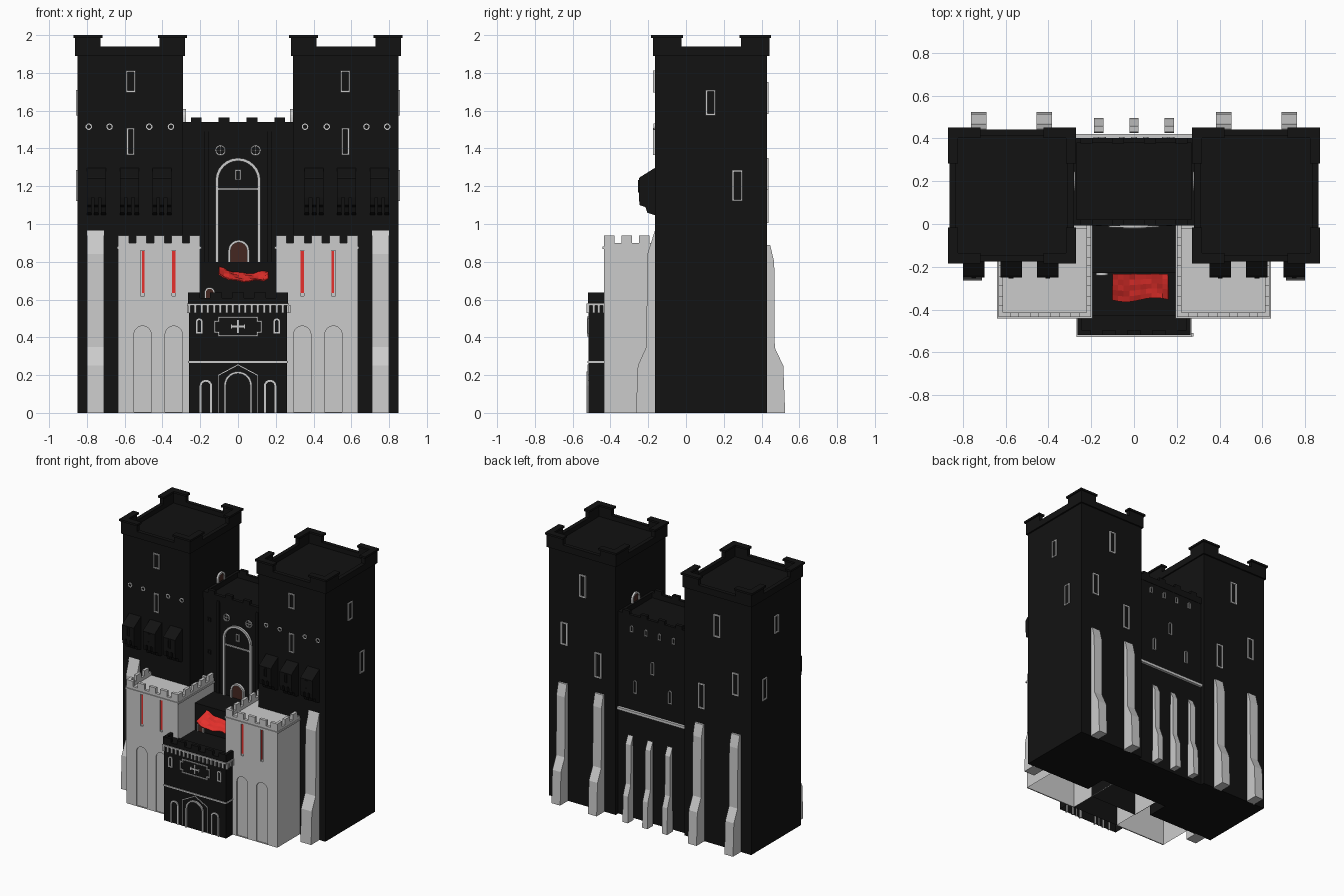
import bpy, bmesh, math, random
from mathutils import Matrix, Vector

if "Cube" in bpy.data.objects:
    bpy.data.objects.remove(bpy.data.objects["Cube"])

random.seed(4)


def material(name, col):
    m = bpy.data.materials.new(name)
    m.diffuse_color = (*col, 1)
    m.use_nodes = True
    m.node_tree.nodes["Principled BSDF"].inputs["Base Color"].default_value = m.diffuse_color
    return m


BLACK = material("dark_stone", (0.006, 0.006, 0.006))
RED = material("red_cloth", (0.8, 0.03, 0.025))
BROWN = material("door_wood", (0.06, 0.02, 0.015))
AXES = {'xz': ((1, 0, 0), (0, 0, 1)), 'yz': ((0, 1, 0), (0, 0, 1)), 'xy': ((1, 0, 0), (0, 1, 0))}


def add(name, mesh, mat):
    mesh.name = name
    if mat:
        mesh.materials.clear()
        mesh.materials.append(mat)
    ob = bpy.data.objects.new(name, mesh)
    bpy.context.collection.objects.link(ob)
    return ob


def plate(name, loops, plane, a, b, mat=None):
    """Outline loops (inner loops are holes) extruded from a to b across the plane."""
    cu = bpy.data.curves.new(name, 'CURVE')
    cu.dimensions, cu.fill_mode, cu.extrude = '2D', 'BOTH', abs(b - a) / 2
    for lp in loops:
        sp = cu.splines.new('POLY')
        sp.points.add(len(lp) - 1)
        for p, (u, v) in zip(sp.points, lp):
            p.co = (u, v, 0, 1)
        sp.use_cyclic_u = True
    tmp = bpy.data.objects.new(name, cu)
    bpy.context.collection.objects.link(tmp)
    me = bpy.data.meshes.new_from_object(tmp.evaluated_get(bpy.context.evaluated_depsgraph_get()))
    bpy.data.objects.remove(tmp)
    u, v = (Vector(k) for k in AXES[plane])
    n = u.cross(v)
    sign = -1 if plane == 'xz' else 1
    m = Matrix((u, v, n)).transposed().to_4x4()
    m.translation = n * sign * (a + b) / 2
    me.transform(m)
    me.shade_flat()
    return add(name, me, mat)


def boxes(name, items, mat=None, open_bottom=False):
    bm = bmesh.new()
    for x0, x1, y0, y1, z0, z1 in items:
        m = Matrix.Translation(((x0 + x1) / 2, (y0 + y1) / 2, (z0 + z1) / 2)) @ \
            Matrix.Diagonal((abs(x1 - x0), abs(y1 - y0), z1 - z0, 1))
        bmesh.ops.create_cube(bm, size=1, matrix=m)
    if open_bottom:
        bm.normal_update()
        bmesh.ops.delete(bm, geom=[f for f in bm.faces if f.normal.z < -.9], context='FACES')
    me = bpy.data.meshes.new(name)
    bm.to_mesh(me)
    bm.free()
    return add(name, me, mat)


def rect(u0, u1, v0, v1):
    return [(u0, v0), (u1, v0), (u1, v1), (u0, v1)]


def arch(c, z0, w, h, n=12):
    r = w / 2
    arc = [(c + r * math.cos(math.pi * i / n), z0 + h - r + r * math.sin(math.pi * i / n)) for i in range(n + 1)]
    return [(c + r, z0)] + arc + [(c - r, z0)]


def arch_band(c, z0, w, h, t):
    return arch(c, z0, w, h) + arch(c, z0, w - 2 * t, h - t)[::-1]


def window(c, z, w, h, t=.009):
    return [rect(c - w / 2, c + w / 2, z - h / 2, z + h / 2),
            rect(c - w / 2 + t, c + w / 2 - t, z - h / 2 + t, z + h / 2 - t)]


def ring(c, z, r, t):
    return [[(c + q * math.cos(math.tau * i / 20), z + q * math.sin(math.tau * i / 20)) for i in range(20)]
            for q in (r, r - t)]


def mirror_y(pts, cy):
    return [(2 * cy - y, z) for y, z in pts]


FRONT_BUTT = [(-.16, 0), (-.265, 0), (-.255, .25), (-.21, .35), (-.205, .84), (-.16, .98)]
BACK_BUTT = [(.425, 0), (.525, 0), (.515, .25), (.47, .345), (.467, .8), (.445, .89), (.425, .89)]
MID_BUTT = [(.425, 0), (.495, 0), (.49, .2), (.46, .28), (.458, .58), (.43, .64)]
BAY = [(-.16, 1.30), (-.24, 1.25), (-.25, 1.24), (-.25, 1.14), (-.16, 1.14)]
CORBEL = [(-.16, 1.14), (-.25, 1.14), (-.245, 1.10), (-.215, 1.09), (-.205, 1.06), (-.16, 1.045)]

for s, side in ((-1, "left"), (1, "right")):
    # main towers with parapet, corner merlons and caps
    boxes(side + "_tower", [(s * .85, s * .29, -.165, .43, 0, 1.905)], BLACK)
    x0, x1 = sorted((s * .862, s * .28))
    plate(side + "_tower_parapet", [rect(x0, x1, -.175, .442), rect(x0 + .03, x1 - .03, -.145, .412)],
          'xy', 1.89, 1.94, BLACK)
    for o, z0, z1, nm in ((0, 1.94, 1.985, "merlons"), (.009, 1.985, 2.0, "merlon_caps")):
        Ls = []
        for cx, dx in ((x0, 1), (x1, -1)):
            for cy, dy in ((-.175, 1), (.442, -1)):
                k = [(-o, -o), (.135 + o, -o), (.135 + o, .03 + o), (.03 + o, .03 + o), (.03 + o, .15 + o), (-o, .15 + o)]
                Ls.append([(cx + dx * u, cy + dy * v) for u, v in k])
        plate(f"{side}_tower_{nm}", Ls, 'xy', z0, z1, BLACK)

    # tower window frames on every side and the round ports
    plate(side + "_front_windows", window(s * .568, 1.755, .052, .115) + window(s * .568, 1.437, .042, .145),
          'xz', -.174, -.16)
    ports = []
    for x in (.79, .68, .47, .355):
        ports += ring(s * x, 1.515, .017, .006)
    plate(side + "_round_ports", ports, 'xz', -.171, -.16)
    plate(side + "_back_windows", window(s * .565, 1.667, .055, .17) + window(s * .72, 1.265, .055, .17)
          + window(s * .435, 1.10, .055, .19), 'xz', .425, .437)
    plate(side + "_side_windows", window(.13, 1.643, .052, .135) + window(.272, 1.203, .055, .165),
          'yz', s * .845, s * .858)
    plate(side + "_roof_door_frame", [arch_band(.2, 1.5, .09, .11, .014)], 'yz', s * .276, s * .295)
    plate(side + "_roof_door", [arch(.2, 1.5, .066, .098)], 'yz', s * .284, s * .295, BROWN)

    # projecting bays on corbels
    for i, x in enumerate((.75, .575, .403)):
        c = s * x
        plate(f"{side}_bay_{i}", [BAY], 'yz', c - .05, c + .05, BLACK)
        for d in (-.038, 0, .038):
            plate(f"{side}_bay_corbel_{i}", [CORBEL], 'yz', c + d - .012, c + d + .012, BLACK)
        plate(f"{side}_bay_slit_{i}", window(c, 1.2, .022, .065, .005), 'xz', -.254, -.248, BLACK)

    # buttresses
    plate(side + "_front_buttress", [FRONT_BUTT], 'yz', s * .755 - .045, s * .755 + .045)
    for x in (.727, .42):
        plate(side + "_back_buttress", [BACK_BUTT], 'yz', s * x - .036, s * x + .036)

    # grey turrets: open shell, recessed front face, red slit banners
    boxes(side + "_turret", [(s * .635, s * .2, -.427, 0, 0, .875)], None, True)
    a, b = sorted((s * .635, s * .2))
    holes = []
    for x in (.505, .34):
        holes += [arch(s * x, .004, .092, .456), rect(s * x - .01, s * x + .01, .62, .86)]
    plate(side + "_turret_face", [rect(a, b, 0, .875)] + holes, 'xz', -.435, -.427)
    boxes(side + "_slit_banners", [(s * x - .009, s * x + .009, -.433, -.42, .635, .858) for x in (.498, .34)], RED)
    plate(side + "_turret_parapet", [rect(a, b, -.435, 0), rect(a + .022, b - .022, -.413, -.02)], 'xy', .875, .9)
    plate(side + "_turret_string", [rect(a - .006, b + .006, -.441, 0), rect(a + .01, b - .01, -.42, -.02)],
          'xy', .868, .88)
    mer = [(a + .0945 * i, a + .0945 * i + .057, -.435, -.413, .9, .94) for i in range(5)]
    for i in range(5):
        y = -.435 + .093 * i
        mer.append((s * .2, s * .222, y, y + .057, .9, .94))
        if i < 3:
            mer.append((s * .635, s * .613, y, y + .057, .9, .94))
    boxes(side + "_turret_merlons", mer)

# central keep
boxes("keep", [(-.29, .29, 0, .4, 0, 1.5)], BLACK)
plate("keep_parapet", [rect(-.29, .29, -.006, .403), rect(-.27, .27, .02, .38)], 'xy', 1.49, 1.54, BLACK)
boxes("keep_merlons", [(x - .028, x + .028, y, y + .026, 1.54, 1.565)
                       for x in (-.222, -.074, .074, .222) for y in (-.006, .377)], BLACK)
boxes("keep_pilasters", [(s * .165 - .012, s * .165 + .012, -.01, .01, .8, 1.5) for s in (-1, 1)], BLACK)
plate("great_arch", [arch_band(0, .8, .24, .55, .016)], 'xz', -.016, .004)
boxes("great_arch_bar", [(-.105, .105, -.01, .004, 1.18, 1.19)])
plate("great_arch_window", window(0, 1.26, .03, .055, .006), 'xz', -.01, .004)
for s in (-1, 1):
    plate("rosette", ring(s * .093, 1.39, .028, .007), 'xz', -.01, .004)
    boxes("rosette_cross", [(s * .093 - .022, s * .093 + .022, -.008, .004, 1.388, 1.392),
                            (s * .093 - .002, s * .093 + .002, -.0081, .004, 1.368, 1.412)])
    plate("keep_slits", window(s * .24, 1.335, .025, .03, .006) + window(s * .24, 1.09, .025, .03, .006),
          'xz', -.006, .004, BLACK)
plate("upper_door_frame", [arch_band(.004, .8, .112, .115, .013)], 'xz', -.02, .004)
plate("upper_door", [arch(.004, .8, .09, .104)], 'xz', -.01, .004, BROWN)

# back of the keep
boxes("back_string_course", [(-.285, .285, .395, .42, .8, .82)])
lancets = []
for x, z, w, h in ((-.176, 1.41, .026, .05), (-.058, 1.41, .026, .05), (.055, 1.41, .026, .05), (.176, 1.41, .026, .05),
                   (0, 1.13, .03, .1), (.147, .95, .03, .1), (-.147, .95, .03, .1)):
    lancets += [arch(x, z, w, h), arch(x, z + .006, w - .012, h - .012)]
plate("back_lancets", lancets, 'xz', .396, .408)
for x in (-.165, 0, .165):
    plate("middle_buttress", [MID_BUTT], 'yz', x - .022, x + .022)

# terraces and gatehouse
boxes("upper_terrace", [(-.205, .205, -.23, .01, 0, .8)], BLACK, True)
boxes("lower_terrace", [(-.205, .205, -.44, -.225, .5, .595)], BLACK)
boxes("gatehouse", [(-.26, .26, -.515, -.43, 0, .59)], BLACK, True)
plate("gate_parapet", [rect(-.265, .265, -.52, -.43), rect(-.243, .243, -.498, -.425)], 'xy', .575, .607, BLACK)
boxes("gate_merlons", [(x - .032, x + .032, -.52, -.498, .607, .638) for x in (-.233, -.117, 0, .117, .233)]
      + [(s * .265, s * .243, -.52, -.435, .607, .638) for s in (-1, 1)], BLACK)
teeth = [(-.265 + .0331 * i, -.252 + .0331 * i, -.526, -.51, .53, .57) for i in range(17)]
teeth += [(s * .255, s * .27, y, y + .013, .53, .57) for s in (-1, 1) for y in (-.495, -.468, -.44)]
boxes("gate_corbels", teeth)
boxes("gate_strings", [(-.27, .27, -.528, -.435, .568, .58), (-.264, .264, -.522, -.435, .265, .275)])
plate("gate_arch", [arch_band(0, 0, .15, .22, .012)], 'xz', -.527, -.51)
plate("gate_gable", [[(-.107, 0), (-.107, .2), (0, .257), (.107, .2), (.107, 0),
                      (.103, 0), (.103, .197), (0, .252), (-.103, .197), (-.103, 0)]], 'xz', -.521, -.51)
plate("gate_niches", [arch_band(s * .17, 0, .066, .175, .01) for s in (-1, 1)], 'xz', -.522, -.51)
gw = []
for s in (-1, 1):
    gw += [arch(s * .205, .42, .034, .08), arch(s * .205, .428, .018, .064)]
plate("gate_windows", gw, 'xz', -.522, -.51)


def panel(w, h, k):
    q = [(w, h - k), (w - k, h - k), (w - k, h)]
    q += [(-u, v) for u, v in q[::-1]]
    q += [(u, -v) for u, v in q[::-1]]
    return [(u, .457 + v) for u, v in q]


plate("gate_panel_frame", [panel(.127, .053, .02), panel(.119, .045, .02)], 'xz', -.523, -.51)
boxes("gate_cross", [(-.034, .034, -.521, -.51, .452, .462), (-.005, .005, -.5215, -.51, .423, .491)]
      + [(s * .034 - .003, s * .034 + .003, -.521, -.51, .446, .468) for s in (-1, 1)])
plate("terrace_door_frame", [arch_band(-.15, .595, .055, .07, .008)], 'xz', -.24, -.225)
plate("terrace_door", [arch(-.15, .595, .042, .063)], 'xz', -.234, -.225, BROWN)

# sagging cloth awning
bm = bmesh.new()
bmesh.ops.create_grid(bm, x_segments=10, y_segments=5, size=.5)
for v in bm.verts:
    u, t = v.co.x, v.co.y
    z = .7 + .04 * (t + .5) + .05 * u * u * 2 - .02 * u + .005 * math.sin(17 * u + 5 * t) + random.uniform(-.004, .004)
    v.co = (.03 + .26 * u, -.295 + .12 * t + .01 * math.sin(6 * u) * (.5 - t), z)
me = bpy.data.meshes.new("awning")
bm.to_mesh(me)
bm.free()
aw = add("awning", me, RED)
aw.modifiers.new("thickness", 'SOLIDIFY').thickness = .006
